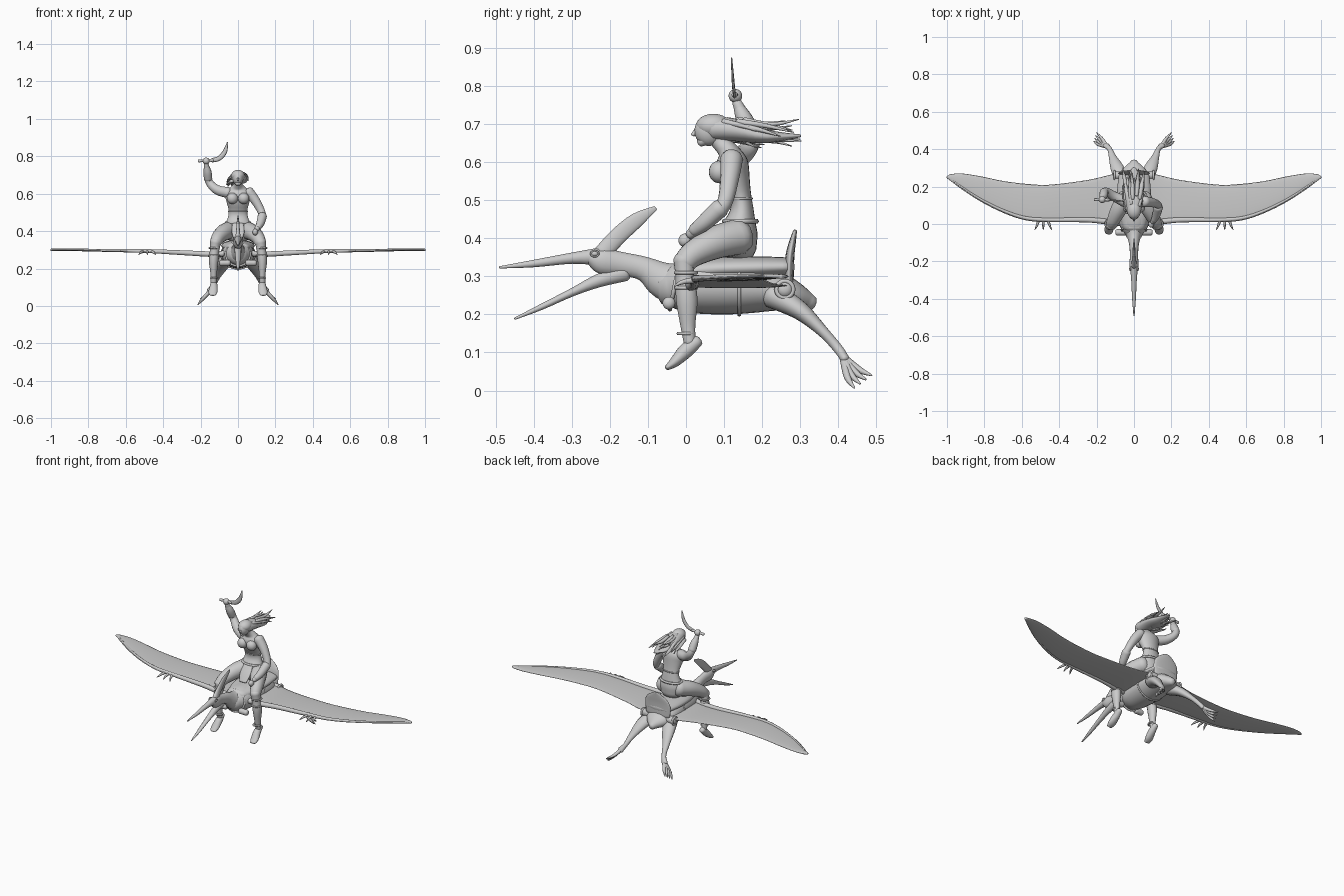
import bpy
import bmesh
import math
import random
from mathutils import Vector, Matrix

cube = bpy.data.objects.get("Cube")
if cube:
    bpy.data.objects.remove(cube, do_unlink=True)

UNIT = 0.01  # all coordinates below are in hundredths
X, Y, Z = Vector((1, 0, 0)), Vector((0, 1, 0)), Vector((0, 0, 1))
rng = random.Random(4)

clay = bpy.data.materials.new("plain_grey")
clay.use_nodes = True
grey = (0.6, 0.6, 0.6, 1)
clay.diffuse_color = grey
clay.node_tree.nodes["Principled BSDF"].inputs["Base Color"].default_value = grey


def finish(name, bm, mirror=False):
    """Turn a bmesh into a smooth object, optionally mirrored left to right."""
    bmesh.ops.recalc_face_normals(bm, faces=bm.faces)
    bmesh.ops.scale(bm, vec=(UNIT, UNIT, UNIT), verts=bm.verts)
    mesh = bpy.data.meshes.new(name)
    bm.to_mesh(mesh)
    bm.free()
    mesh.materials.append(clay)
    for face in mesh.polygons:
        face.use_smooth = True
    obj = bpy.data.objects.new(name, mesh)
    bpy.context.collection.objects.link(obj)
    if mirror:
        obj.modifiers.new("mirror", 'MIRROR')
    return obj


def spline(points, steps):
    """Pass a smooth curve through points of any dimension."""
    points = [tuple(p) + (p[-1],) * (5 - len(p)) for p in points]
    padded = [points[0]] + points + [points[-1]]
    result = []
    for a, b, c, d in zip(padded, padded[1:], padded[2:], padded[3:]):
        for k in range(steps):
            t = k / steps
            result.append([
                q + t / 2 * (r - p + t * (2 * p - 5 * q + 4 * r - s + t * (3 * (q - r) + s - p)))
                for p, q, r, s in zip(a, b, c, d)])
    return result + [list(points[-1])]


def loft(name, points, side=X, mirror=False, flat=False, sides=14, steps=4):
    """Skin ellipses (x, y, z, half width, half depth) along a smooth path."""
    rows = spline(points, steps)
    centres = [Vector(r[:3]) for r in rows]
    sections = []
    for i, row in enumerate(rows):
        t = (centres[min(i + 1, len(rows) - 1)] - centres[max(i - 1, 0)]).normalized()
        s = side if flat else (side - t * side.dot(t)).normalized()
        u = Z if flat else t.cross(s)
        a, b = max(row[3], 0.05), max(row[4], 0.05)
        here = [(centres[i], s * a, u * b)]
        # rounded ends
        if i in (0, len(rows) - 1):
            sign = -1 if i == 0 else 1
            for out, size in ((0.4, 0.8), (0.6, 0.3)):
                here.append((centres[i] + t * sign * min(a, b) * out, s * a * size, u * b * size))
            if i == 0:
                here.reverse()
        sections += here
    bm = bmesh.new()
    rings = []
    for c, s, u in sections:
        angles = [math.tau * k / sides for k in range(sides)]
        rings.append([bm.verts.new(c + s * math.cos(w) + u * math.sin(w)) for w in angles])
    for low, high in zip(rings, rings[1:]):
        for k in range(sides):
            m = (k + 1) % sides
            bm.faces.new((low[k], low[m], high[m], high[k]))
    bm.faces.new(rings[0])
    bm.faces.new(rings[-1])
    return finish(name, bm, mirror)


def ball(name, centre, radii, mirror=False):
    bm = bmesh.new()
    shape = Matrix.Translation(centre) @ Matrix.Diagonal((*radii, 1))
    bmesh.ops.create_uvsphere(bm, u_segments=20, v_segments=12, radius=1, matrix=shape)
    return finish(name, bm, mirror)


def band(name, centre, axis, width, depth, thick, mirror=False):
    """A rounded strap running round an axis."""
    axis = Vector(axis).normalized()
    s = (X - axis * axis.x).normalized() if abs(axis.x) < 0.9 else Y
    u = axis.cross(s)
    bm = bmesh.new()
    count, small = 24, 6
    grid = []
    for i in range(count):
        w = math.tau * i / count
        out = s * math.cos(w) + u * math.sin(w)
        mid = Vector(centre) + s * math.cos(w) * width + u * math.sin(w) * depth
        grid.append([bm.verts.new(mid + (out * math.cos(v) + axis * math.sin(v)) * thick)
                     for v in (math.tau * j / small for j in range(small))])
    for i in range(count):
        for j in range(small):
            p, q, m = grid[i], grid[(i + 1) % count], (j + 1) % small
            bm.faces.new((p[j], q[j], q[m], p[m]))
    return finish(name, bm, mirror)


# flying reptile: body, neck and head
loft("body", [(0, -5, 27, 5), (0, 0, 27.5, 8, 7), (0, 10, 27.5, 9, 7.5),
              (0, 20, 27, 9, 6.5), (0, 28, 25, 7, 4), (0, 33, 23, 2)], sides=24)
loft("neck", [(0, 0, 27, 6), (0, -6, 29, 4, 5), (0, -11, 32, 2.6, 3.3),
              (0, -17, 33.3, 2.2, 3.2), (0, -22, 34, 2.5, 3.5), (0, -25, 35, 2)])
loft("upper_beak", [(0, -23, 35.2, 2.1, 2.4), (0, -30, 34.8, 1.5),
                    (0, -40, 33.4, 1), (0, -49, 32.4, 0.3)])
loft("lower_beak", [(0, -16, 31, 2, 2.3), (0, -23, 28.9, 1.8),
                    (0, -30, 25.8, 1.4, 1.1), (0, -38, 22, 1, 0.8), (0, -45, 18.9, 0.3)])
loft("head_crest", [(0, -22, 36, 1.5, 2.4), (0, -18, 40.5, 1, 2.3),
                    (0, -13, 44.8, 0.7, 2), (0, -8, 48, 0.2, 0.6)])
ball("eye", (2, -24, 36), (0.6, 0.9, 0.7), True)
band("eye_rim", (2.1, -24, 36), X, 1, 0.8, 0.25, True)

# wings: membrane from (x, leading y, trailing y, z) stations, then the bone
stations = [(5, -1, 28, 28), (14, 0, 26, 27.5), (25, 1, 23.5, 28), (45, 1, 21, 29),
            (58, 2, 21.5, 29.3), (70, 6, 23, 29.5), (82, 12, 25.5, 29.8),
            (92, 18.5, 27, 30), (98, 23, 26.6, 30), (100, 24.5, 25.5, 30)]
loft("wing_membrane", [(x, (f + b) / 2, z, (b - f) / 2, 0.6) for x, f, b, z in stations],
     side=Y, mirror=True, flat=True, sides=20)
loft("wing_bone", [(x, f + 1.2, z + 0.2, 1.7 - x / 75) for x, f, b, z in stations[:-1]],
     side=Y, mirror=True)
for i in range(3):
    x = 46 + 2.5 * i
    loft("wing_finger", [(x, 2, 29, 0.8), (x + i - 1, -1, 28.5, 0.6),
                         (x + 2 * i - 2, -3, 27.5, 0.2)], mirror=True, sides=8)

# hind legs with splayed toes
loft("hind_leg", [(6, 23, 25, 4, 3.5), (9, 30, 21, 3.6, 2.5), (11.5, 36, 15.5, 2, 1.5),
                  (13, 40, 11, 1.3), (15, 42, 8, 1.8, 1.2)], mirror=True)
for i in range(4):
    loft("hind_toe", [(14.5, 41.5, 8.5, 1.1), (17 + i * 0.7, 45.5 - i, 5.5 - i * 0.7, 0.9),
                      (20 + i * 0.5, 48.8 - i * 1.5, 4 - i * 1.1, 0.25)], mirror=True, sides=8)

# saddle
loft("saddle_seat", [(0, -2, 31, 6, 3), (0, 8, 32, 8.5, 3), (0, 18, 32.3, 9, 3),
                     (0, 27, 32.5, 8, 2.5)], sides=20)
loft("saddle_back", [(0, 27, 28, 8, 1.3), (0, 27.3, 35, 8.5, 1.2),
                     (0, 28, 39, 6.5, 0.9), (0, 28.7, 42, 2, 0.5)], sides=20)
loft("rear_bedroll", [(-10, 26, 26.6, 2.2), (10, 26, 26.6, 2.2)], side=Y)
band("bedroll_rim", (10.5, 26, 26.6), X, 2.2, 2.2, 0.6, True)
loft("front_bag", [(5, -4.5, 23, 1.7), (9, -4.5, 23, 1.7)], side=Y, mirror=True)
band("chest_strap", (0, -3, 27.5), (0, 1, -0.2), 6.6, 6.3, 0.6)
band("belly_strap", (0, 14, 27.3), Y, 9, 7.4, 0.5)

# rider: torso and clothing
loft("torso", [(0, 14, 37, 6.5, 4.5), (0, 14, 42, 7.3, 4.8), (0, 14.7, 47, 5.5, 3.2),
               (0, 14.3, 51, 5, 2.9), (0, 12.8, 56, 6.2, 4), (0, 12, 60, 7, 4.2),
               (0, 11, 63, 4.2, 2.8), (0, 9, 65, 2.1), (0, 7, 67, 1.9)], sides=24)
ball("breast", (3, 8.8, 57.5), (3, 2.8, 3), True)
band("belt", (0, 14.3, 44.5), Z, 6.5, 4.2, 0.7)
band("bodice_hem", (0, 14.4, 50.5), Z, 5, 2.9, 0.35)
loft("skirt_flap", [(0, 10, 44, 3, 0.5), (0, 7, 40, 3.5, 0.5), (0, 4.5, 36, 2.5, 0.4)])

# rider: legs and boots
loft("thigh", [(4.5, 14, 40.5, 4.8), (8, 8, 39, 4.4), (11, 2, 36, 3.5),
               (12, -0.5, 33.5, 3)], mirror=True)
loft("shin", [(12, -0.5, 34.5, 2.9), (12.5, -0.3, 30, 2.5), (13, 0.2, 24, 2.5, 2.9),
              (13, 0.5, 17, 1.7, 2), (13, 1, 12.5, 1.6)], mirror=True)
loft("foot", [(13, 3, 13, 1.6), (13, 0, 10.5, 2.1, 2), (13.4, -3, 7.5, 2.4, 1.4),
              (13.6, -5, 6, 1.8, 0.7)], mirror=True)
for z in (31, 27, 15):
    band("boot_cuff", (12.7, 0, z), Z, 2.6 if z > 20 else 1.8, 2.7 if z > 20 else 2, 0.5, True)

# rider: lowered left arm, raised right arm
loft("left_arm", [(5.5, 12, 61, 3), (9.5, 11.5, 56, 2.5), (13, 10, 49, 2),
                  (12.3, 6, 45, 2), (10, 1, 41, 1.3)], side=Y)
ball("left_hand", (9.2, -0.2, 39.5), (1.5, 1.8, 1.8))
loft("left_bracer", [(13, 9, 48, 2.5), (12, 5, 44.3, 2.2), (10.7, 2, 42, 1.6)], side=Y)
loft("right_arm", [(-5, 12, 60.5, 3), (-11, 15, 62, 2.6), (-15.3, 17.5, 66, 2.1),
                   (-16.3, 15.5, 71, 2), (-17, 13.3, 76, 1.2)], side=Y)
loft("right_bracer", [(-16, 17, 68, 2.3), (-16.3, 15.3, 71.5, 2.2),
                      (-16.8, 14, 74.3, 1.5)], side=Y)
ball("right_hand", (-17, 13, 77.5), (1.9, 1.8, 1.8))

# curved sword
loft("sword_grip", [(-21, 13, 77.5, 0.8), (-17, 13, 77.8, 0.7), (-13.5, 12.8, 77.8, 0.8)], side=Y)
loft("sword_blade", [(-14, 12.8, 77.8, 0.4, 1.1), (-10, 12.6, 79, 0.4, 1.3),
                     (-7, 12.3, 82.5, 0.35, 1.2), (-5.6, 12, 87.5, 0.15, 0.3)], side=Y, sides=8)

# rider: head and wind-blown hair
ball("head", (0, 6, 68.3), (2.9, 3.8, 4))
loft("jaw", [(0, 6, 67, 2.5), (0, 3.8, 65.2, 1.4, 1.2)])
loft("nose", [(0, 2.7, 68.8, 0.4), (0, 1.9, 67.3, 0.6)], sides=8)
ball("hair_cap", (0, 7.2, 69.6), (3.7, 4.6, 3.2))
loft("hair_mane", [(0, 7, 69, 3.8, 3.2), (0, 13, 68.5, 4.6, 3), (0, 20, 67, 5, 2),
                   (0, 25, 66.8, 3.5, 1.2), (0, 30, 67, 1, 0.4)])
for i in range(26):
    x, z = rng.uniform(-3.5, 3.5), rng.uniform(66.5, 71.5)
    start, length = rng.uniform(4, 16), rng.uniform(9, 16)
    loft("hair_lock", [(x, start, z, 1), (x * 1.4, start + length / 2, z - 1, 1.2, 0.7),
                       (x * 1.8, start + length, z - 1.5 + rng.uniform(-2, 2), 0.15)],
         sides=6, steps=3)
